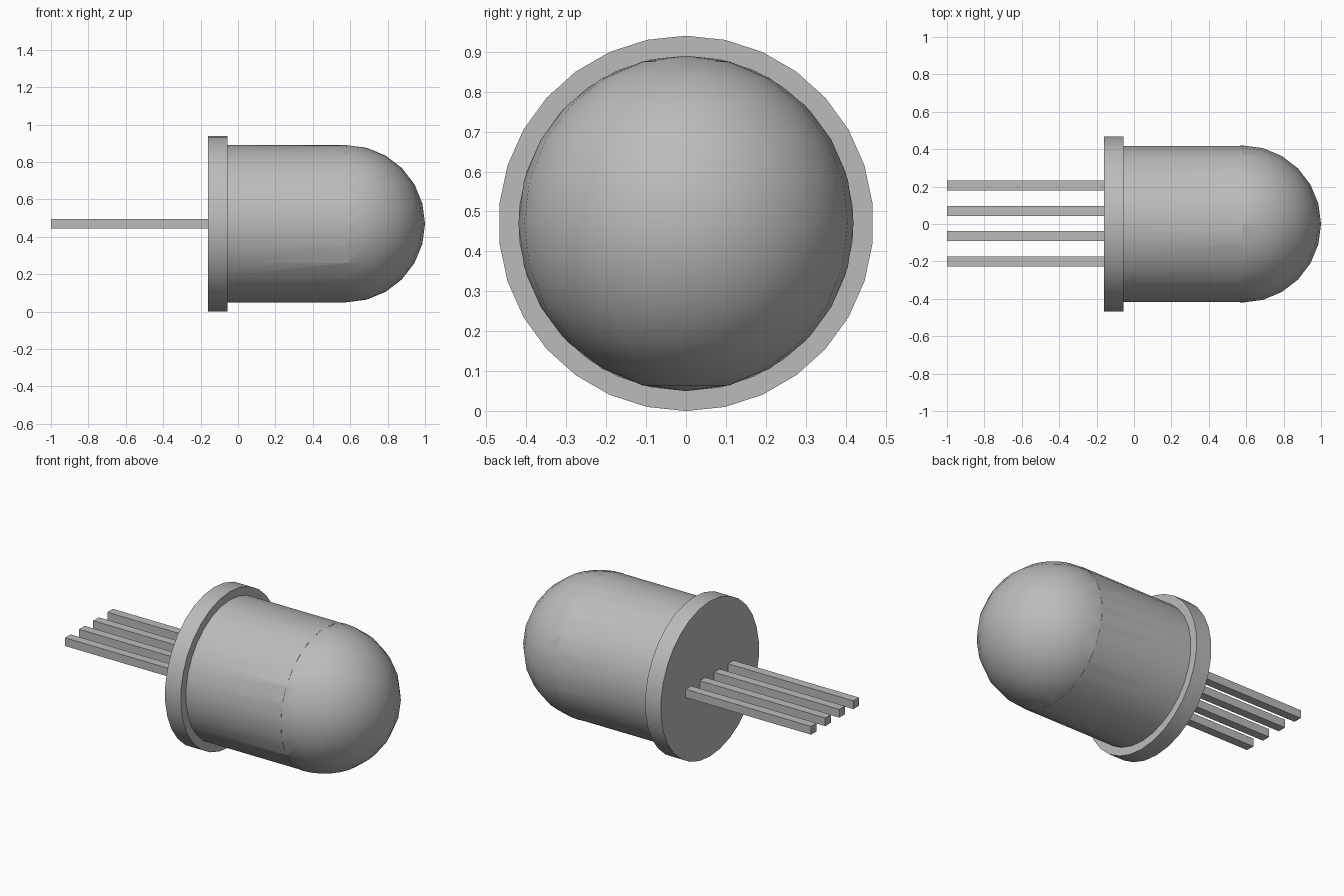
import bpy
from math import pi, radians

if "Cube" in bpy.data.objects:
    bpy.data.objects.remove(bpy.data.objects["Cube"], do_unlink=True)

AXIS_Z = 0.47
grey = bpy.data.materials.new("plain_grey")
grey.use_nodes = True
grey.diffuse_color = (0.5, 0.5, 0.5, 1)
grey.node_tree.nodes["Principled BSDF"].inputs["Base Color"].default_value = (0.5, 0.5, 0.5, 1)


def finish(name):
    obj = bpy.context.object
    obj.name = name
    obj.data.materials.append(grey)
    return obj


def disc(name, radius, x0, x1):
    """Cylinder lying along x with a corner at the very top."""
    bpy.ops.mesh.primitive_cylinder_add(vertices=30, radius=radius, depth=x1 - x0,
                                        location=((x0 + x1) / 2, 0, AXIS_Z),
                                        rotation=(pi / 2, 0, pi / 2))
    return finish(name)


def smooth(obj):
    bpy.ops.object.select_all(action='DESELECT')
    obj.select_set(True)
    bpy.context.view_layer.objects.active = obj
    bpy.ops.object.shade_smooth_by_angle(angle=radians(30))


# Rim at the base of the bulb
smooth(disc("base_rim", 0.47, -0.16, -0.055))

# Bulb: straight barrel joined to a round dome
bulb = disc("bulb", 0.42, -0.1, 0.58)
bpy.ops.mesh.primitive_uv_sphere_add(segments=24, ring_count=12, radius=0.42,
                                     location=(0.58, 0, AXIS_Z))
dome = finish("dome")
join = bulb.modifiers.new("join_dome", 'BOOLEAN')
join.operation, join.solver, join.object = 'UNION', 'EXACT', dome
bpy.context.view_layer.objects.active = bulb
bpy.ops.object.modifier_apply(modifier=join.name)
bpy.data.objects.remove(dome, do_unlink=True)
smooth(bulb)

# Four square leads
for i in range(4):
    bpy.ops.mesh.primitive_cube_add(size=1, location=(-0.575, -0.2 + i * 0.135, AXIS_Z))
    lead = finish(f"lead_{i + 1}")
    lead.scale = (0.85, 0.053, 0.05)
